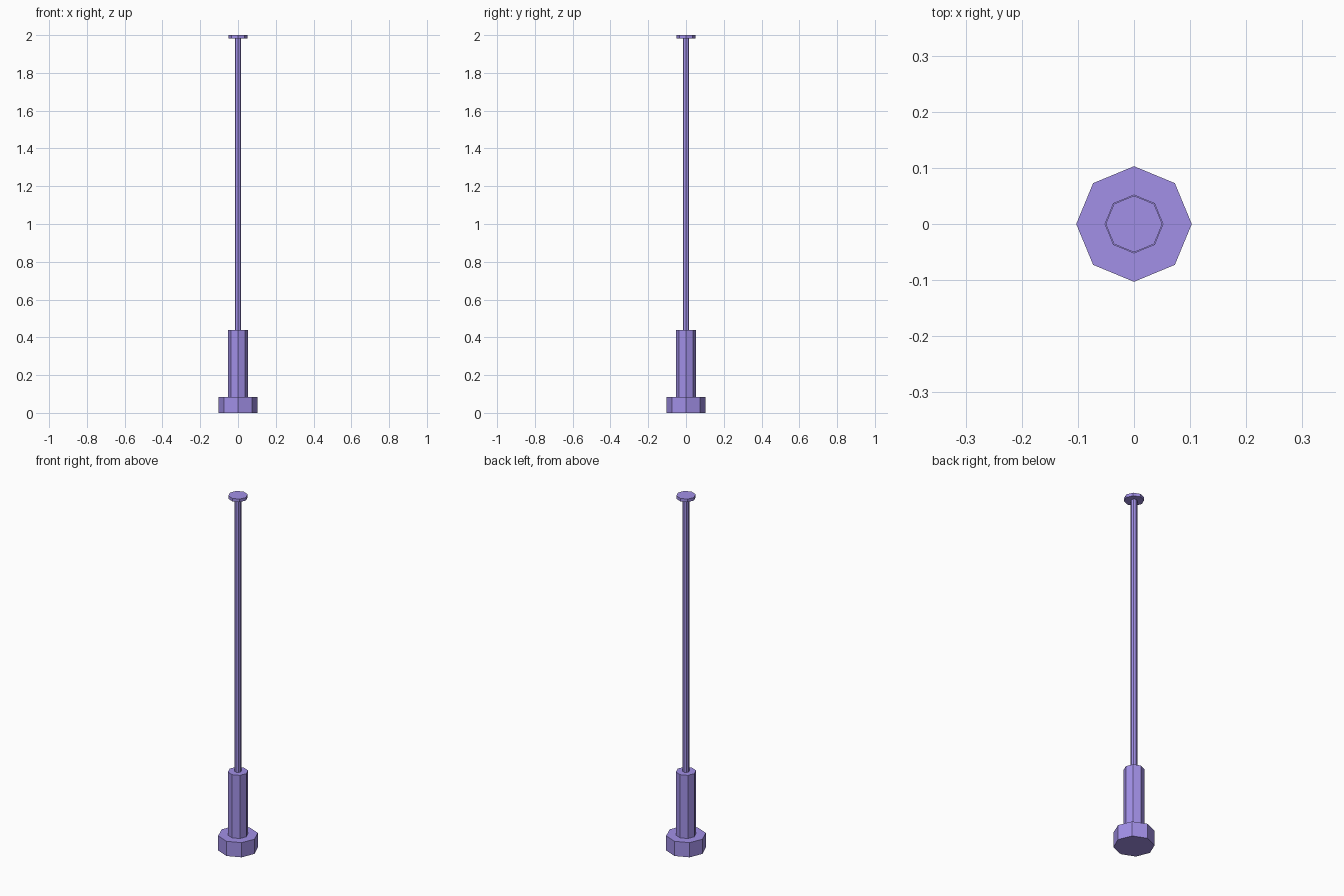
import bpy

if "Cube" in bpy.data.objects:
    bpy.data.objects.remove(bpy.data.objects["Cube"])

purple = bpy.data.materials.new("purple")
purple.diffuse_color = (0.36, 0.28, 0.80, 1)
purple.use_nodes = True
purple.node_tree.nodes["Principled BSDF"].inputs["Base Color"].default_value = purple.diffuse_color


def octagon(name, radius, z0, z1):
    """Flat-shaded eight-sided prism with corners on the x and y axes."""
    bpy.ops.mesh.primitive_cylinder_add(
        vertices=8, radius=radius, depth=z1 - z0, location=(0, 0, (z0 + z1) / 2))
    obj = bpy.context.object
    obj.name = name
    obj.data.materials.append(purple)
    return obj


# Stacked from the ground up
octagon("base", 0.103, 0.0, 0.083)
octagon("sleeve", 0.0525, 0.083, 0.44)
octagon("rod", 0.017, 0.44, 1.983)
octagon("top_cap", 0.0505, 1.983, 2.0)
